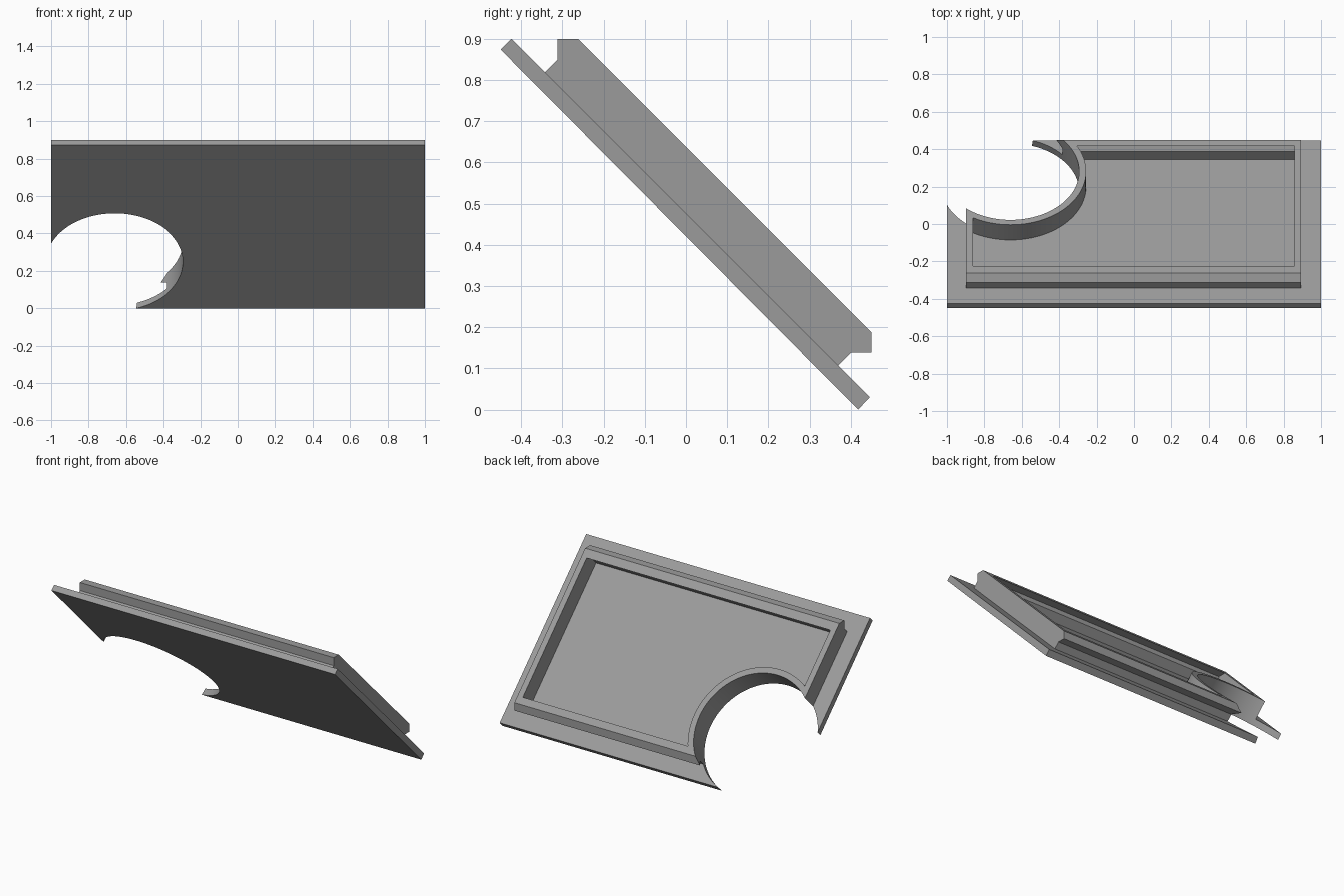
import bpy, bmesh, math
from mathutils import Vector

if "Cube" in bpy.data.objects:
    bpy.data.objects.remove(bpy.data.objects["Cube"])

R = math.sqrt(0.5)
ALONG = Vector((0, R, -R))     # down the sloping panel
OUT = Vector((0, R, R))        # through the panel thickness
HOLE_X, HOLE_S = -0.66, -0.053

grey = bpy.data.materials.new("grey")
grey.diffuse_color = (0.33, 0.33, 0.33, 1)
grey.use_nodes = True
grey.node_tree.nodes["Principled BSDF"].inputs["Base Color"].default_value = grey.diffuse_color


def extrude(name, base, offset):
    """Solid made by sweeping a closed outline along an offset."""
    bm = bmesh.new()
    face = bm.faces.new([bm.verts.new(p) for p in base])
    top = bmesh.ops.extrude_face_region(bm, geom=[face])["geom"]
    bmesh.ops.translate(bm, vec=offset, verts=[v for v in top if isinstance(v, bmesh.types.BMVert)])
    bmesh.ops.recalc_face_normals(bm, faces=bm.faces)
    mesh = bpy.data.meshes.new(name)
    bm.to_mesh(mesh)
    bm.free()
    mesh.materials.append(grey)
    obj = bpy.data.objects.new(name, mesh)
    bpy.context.collection.objects.link(obj)
    return obj


def bar(name, profile, x0, x1):
    """Side profile in y, z swept across x."""
    return extrude(name, [Vector((x0, y, z)) for y, z in profile], Vector((x1 - x0, 0, 0)))


def corner_round(name, radius):
    """Round opening that also clears the lower corner, swept through the panel."""
    pts = []
    for i in range(73):
        a = math.radians(-90 + 270 * i / 72)
        pts.append((HOLE_X + radius * math.cos(a), HOLE_S - radius * math.sin(a)))
    pts += [(-1.4, HOLE_S), (-1.4, HOLE_S + 0.9), (HOLE_X, HOLE_S + 0.9)]
    base = [Vector((x, 0, 0)) + ALONG * s + OUT * 0.1 for x, s in pts]
    return extrude(name, base, OUT * 0.6)


def cut(obj, cutter):
    mod = obj.modifiers.new("cut", 'BOOLEAN')
    mod.operation, mod.solver, mod.object = 'DIFFERENCE', 'EXACT', cutter
    bpy.context.view_layer.update()
    deps = bpy.context.evaluated_depsgraph_get()
    mesh = bpy.data.meshes.new_from_object(obj.evaluated_get(deps))
    obj.modifiers.clear()
    obj.data = mesh


# Thin sloping plate
plate = bar("plate", [(-0.45, 0.874), (-0.424, 0.9), (0.446, 0.03), (0.418, 0.0)], -1, 1)

# Raised frame with stepped upper and lower edges
frame = bar("frame", [(-0.343, 0.818), (-0.312, 0.849), (-0.312, 0.9), (-0.262, 0.9),
                      (0.45, 0.188), (0.45, 0.138), (0.401, 0.138), (0.369, 0.106)], -0.897, 0.894)

# Recess following the frame edges, leaving a collar round the opening
recess = bar("recess_cutter", [(-0.339, 0.774), (-0.278, 0.835), (-0.278, 0.862), (-0.224, 0.862),
                               (-0.15, 0.936), (0.49, 0.29), (0.418, 0.22), (0.418, 0.173),
                               (0.388, 0.173), (0.325, 0.11)], -0.86, 0.857)
collar = corner_round("collar_cutter", 0.404)
hole = corner_round("hole_cutter", 0.367)

cut(recess, collar)
cut(frame, recess)
cut(frame, hole)
cut(plate, hole)
for helper in (recess, collar, hole):
    bpy.data.objects.remove(helper)

# Smooth the curved walls, keep edges crisp
for obj in (plate, frame):
    bpy.ops.object.select_all(action='DESELECT')
    obj.select_set(True)
    bpy.context.view_layer.objects.active = obj
    bpy.ops.object.shade_smooth_by_angle(angle=math.radians(30))
